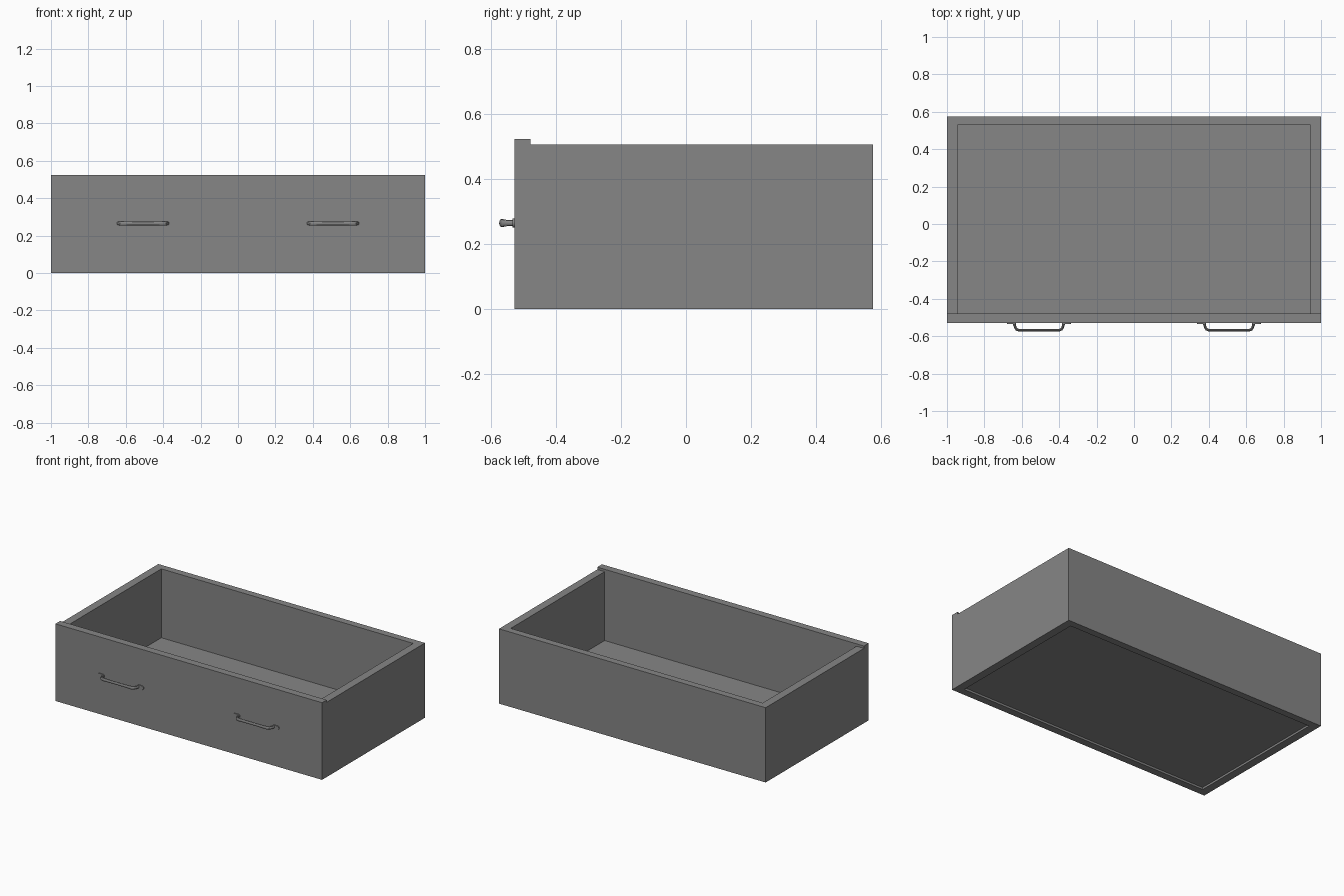
import bpy, bmesh
from math import sin, cos, pi
from mathutils import Vector

if "Cube" in bpy.data.objects:
    bpy.data.objects.remove(bpy.data.objects["Cube"])

grey = bpy.data.materials.new("plain grey")
grey.use_nodes = True
grey.diffuse_color = (0.24, 0.24, 0.24, 1)
grey.node_tree.nodes["Principled BSDF"].inputs["Base Color"].default_value = grey.diffuse_color


def finish(name, bm, smooth=False):
    bmesh.ops.recalc_face_normals(bm, faces=bm.faces)
    mesh = bpy.data.meshes.new(name)
    bm.to_mesh(mesh)
    bm.free()
    mesh.materials.append(grey)
    obj = bpy.data.objects.new(name, mesh)
    bpy.context.collection.objects.link(obj)
    if smooth:
        bpy.ops.object.select_all(action="DESELECT")
        obj.select_set(True)
        bpy.context.view_layer.objects.active = obj
        bpy.ops.object.shade_smooth_by_angle()
    return obj


def prism(name, outline, bottom, top):
    """Extrude a plan outline upwards."""
    bm = bmesh.new()
    face = bm.faces.new([bm.verts.new((x, y, bottom)) for x, y in outline])
    new = bmesh.ops.extrude_face_region(bm, geom=[face])["geom"]
    verts = [v for v in new if isinstance(v, bmesh.types.BMVert)]
    bmesh.ops.translate(bm, verts=verts, vec=(0, 0, top - bottom))
    return finish(name, bm)


def rectangle(x, y0, y1):
    return [(-x, y0), (x, y0), (x, y1), (-x, y1)]


FRONT, INNER, BACK, SIDE, REAR = -0.528, -0.478, 0.575, 0.945, 0.528

# Drawer box: taller front board, U-shaped walls and a raised floor
prism("front_board", rectangle(1, FRONT, INNER), 0, 0.523)
prism("side_and_back_walls",
      [(-1, INNER), (-SIDE, INNER), (-SIDE, REAR), (SIDE, REAR),
       (SIDE, INNER), (1, INNER), (1, BACK), (-1, BACK)], 0, 0.507)
prism("floor_panel", rectangle(SIDE, INNER, REAR), 0.014, 0.04)


def loft_tube(bm, sections, sides=12):
    """Join oval sections: centre x, y, half thickness, half height."""
    centres = [Vector((x, y, 0)) for x, y, _, _ in sections]
    rings = []
    for i, (_, _, thick, high) in enumerate(sections):
        ahead = centres[min(i + 1, len(centres) - 1)]
        behind = centres[max(i - 1, 0)]
        along = (ahead - behind).normalized()
        across = Vector((-along.y, along.x, 0))
        rings.append([bm.verts.new(centres[i] + across * thick * cos(a)
                                   + Vector((0, 0, high * sin(a))))
                      for a in (2 * pi * k / sides for k in range(sides))])
    for a, b in zip(rings, rings[1:]):
        for k in range(sides):
            n = (k + 1) % sides
            bm.faces.new((a[k], a[n], b[n], b[k]))
    bm.faces.new(rings[0])
    bm.faces.new(rings[-1])


# Half of the bent grip, from foot to middle
half_grip = [(-0.134, 0, 0.008, 0.010), (-0.130, -0.014, 0.007, 0.009),
             (-0.126, -0.026, 0.007, 0.010), (-0.120, -0.035, 0.007, 0.012),
             (-0.108, -0.040, 0.007, 0.012), (-0.085, -0.040, 0.007, 0.011),
             (-0.040, -0.040, 0.007, 0.010)]
grip = half_grip + [(-x, y, t, h) for x, y, t, h in reversed(half_grip)]


def handle(name, x):
    bm = bmesh.new()
    loft_tube(bm, grip)
    # Rounded mounting feet against the front board
    for side in (-1, 1):
        ring = []
        for k in range(16):
            a = 2 * pi * (k + 0.5) / 16
            shift = 0.013 if cos(a) > 0 else -0.013
            ring.append(bm.verts.new((side * 0.147 + shift + 0.012 * cos(a), 0, 0.0135 * sin(a))))
        face = bm.faces.new(ring)
        new = bmesh.ops.extrude_face_region(bm, geom=[face])["geom"]
        verts = [v for v in new if isinstance(v, bmesh.types.BMVert)]
        bmesh.ops.translate(bm, verts=verts, vec=(0, -0.006, 0))
    obj = finish(name, bm, smooth=True)
    obj.location = (x, FRONT, 0.265)


handle("right_handle", -0.508)
handle("left_handle", 0.508)
